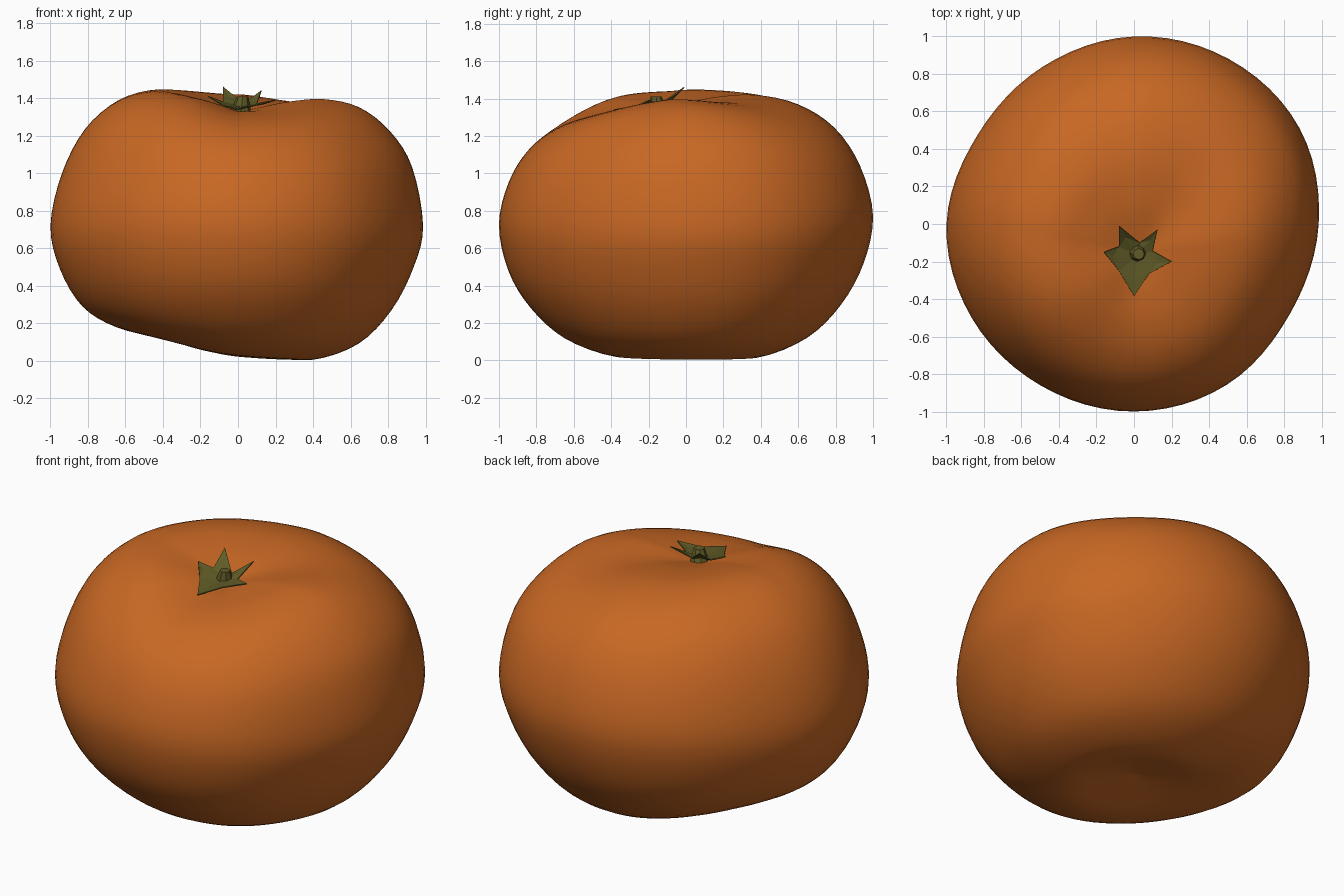
import bpy, bmesh, math
from mathutils import Vector

if "Cube" in bpy.data.objects:
    bpy.data.objects.remove(bpy.data.objects["Cube"])


def material(name, rgb):
    m = bpy.data.materials.new(name)
    m.diffuse_color = (*rgb, 1)
    m.use_nodes = True
    m.node_tree.nodes["Principled BSDF"].inputs["Base Color"].default_value = m.diffuse_color
    return m


def make_object(name, bm, mat):
    bmesh.ops.recalc_face_normals(bm, faces=bm.faces)
    me = bpy.data.meshes.new(name)
    bm.to_mesh(me)
    bm.free()
    me.materials.append(mat)
    ob = bpy.data.objects.new(name, me)
    bpy.context.collection.objects.link(ob)
    return ob


def spline(p, t, closed=False):
    """Catmull-Rom through the values of p at integer t."""
    i = int(math.floor(t))
    f = t - i
    n = len(p)
    pick = (lambda k: p[k % n]) if closed else (lambda k: p[max(0, min(n - 1, k))])
    a, b, c, d = (pick(i + k) for k in (-1, 0, 1, 2))
    return b + 0.5 * f * (c - a + f * (2*a - 5*b + 4*c - d + f * (3*(b - c) + d - a)))


orange = material("ripe orange", (0.575, 0.136, 0.017))
green = material("olive green", (0.115, 0.105, 0.02))

# Fruit: shared ring radii, with a height profile toward +x, +y, -x, -y
RINGS = [0, .1, .25, .45, .65, .82, .94, 1, .95, .83, .65, .4, .2, 0]
HEIGHTS = [
    [1.33, 1.35, 1.38, 1.395, 1.35, 1.22, 1.03, .72, .50, .27, .09, .005, .04, .09],
    [1.33, 1.365, 1.405, 1.42, 1.37, 1.245, 1.04, .77, .52, .30, .125, .025, .05, .09],
    [1.33, 1.36, 1.405, 1.44, 1.385, 1.235, 1.00, .72, .49, .29, .18, .12, .105, .09],
    [1.33, 1.33, 1.325, 1.30, 1.235, 1.12, .95, .73, .48, .28, .12, .03, .05, .09],
]
# Plan outline radius every 30 degrees
OUTLINE = [.985, 1.02, 1.015, 1, .97, .96, 1, 1, .995, 1, .99, .96]


def fruit_point(t, a):
    r = max(0, spline(RINGS, t))
    z = spline([spline(h, t) for h in HEIGHTS], a / (math.pi / 2), True)
    k = spline(OUTLINE, a / (math.pi / 6), True)
    w = max(0, 1 - r) if t < 7 else 0          # dimple sits toward the front
    if t < 7:                                  # fuller front left shoulder, lower back right
        s = math.cos(a - math.radians(225))
        z += .035 * s ** 3 * math.sin(math.pi * t / 7) ** 2 * abs(math.sin(2 * a))
    return Vector((r * k * math.cos(a) + .02 * w,
                   r * k * math.sin(a) - .15 * w, max(0, z)))


SEG, ROWS = 72, 52
bm = bmesh.new()
top = bm.verts.new(fruit_point(0, 0))
bottom = bm.verts.new(fruit_point(13, 0))
rows = [[bm.verts.new(fruit_point(13 * j / ROWS, 2 * math.pi * i / SEG))
         for i in range(SEG)] for j in range(1, ROWS)]
for i in range(SEG):
    n = (i + 1) % SEG
    bm.faces.new((top, rows[0][i], rows[0][n]))
    bm.faces.new((bottom, rows[-1][n], rows[-1][i]))
    for a, b in zip(rows, rows[1:]):
        bm.faces.new((a[i], b[i], b[n], a[n]))
fruit = make_object("fruit_body", bm, orange)
for p in fruit.data.polygons:
    p.use_smooth = True

# Calyx: five pointed leaves (tips) joined by shallow valleys
TIPS = [(.20, -.20, 1.39), (.125, -.03, 1.44), (-.08, -.01, 1.46),
        (-.16, -.15, 1.41), (0, -.385, 1.34)]
VALLEYS = [(.10, -.145, 1.37), (.03, -.10, 1.37), (-.08, -.12, 1.38),
           (-.08, -.25, 1.36), (.08, -.265, 1.36)]
bm = bmesh.new()
centre = bm.verts.new((.015, -.165, 1.355))
valleys = [bm.verts.new(v) for v in VALLEYS]
for i, tip in enumerate(TIPS):
    t = bm.verts.new(tip)
    a, b = valleys[i - 1], valleys[i]
    mid = (a.co + b.co) / 2 * .6 + t.co * .4   # folded midrib of the leaf
    mid.z -= .005
    m = bm.verts.new(mid)
    for f in ((centre, a, m), (centre, m, b), (a, t, m), (m, t, b)):
        bm.faces.new(f)
calyx = make_object("calyx_leaves", bm, green)
sol = calyx.modifiers.new("thickness", "SOLIDIFY")
sol.thickness = .006
sol.offset = 0

# Stem stub: short leaning tapered column
bm = bmesh.new()
bmesh.ops.create_cone(bm, cap_ends=True, segments=8, radius1=.055, radius2=.03, depth=.08)
for v in bm.verts:
    lean = (v.co.z + .04) / .08
    v.co += Vector((.015 + .01 * lean, -.15 - .01 * lean, 1.37))
make_object("stem_stub", bm, green)
